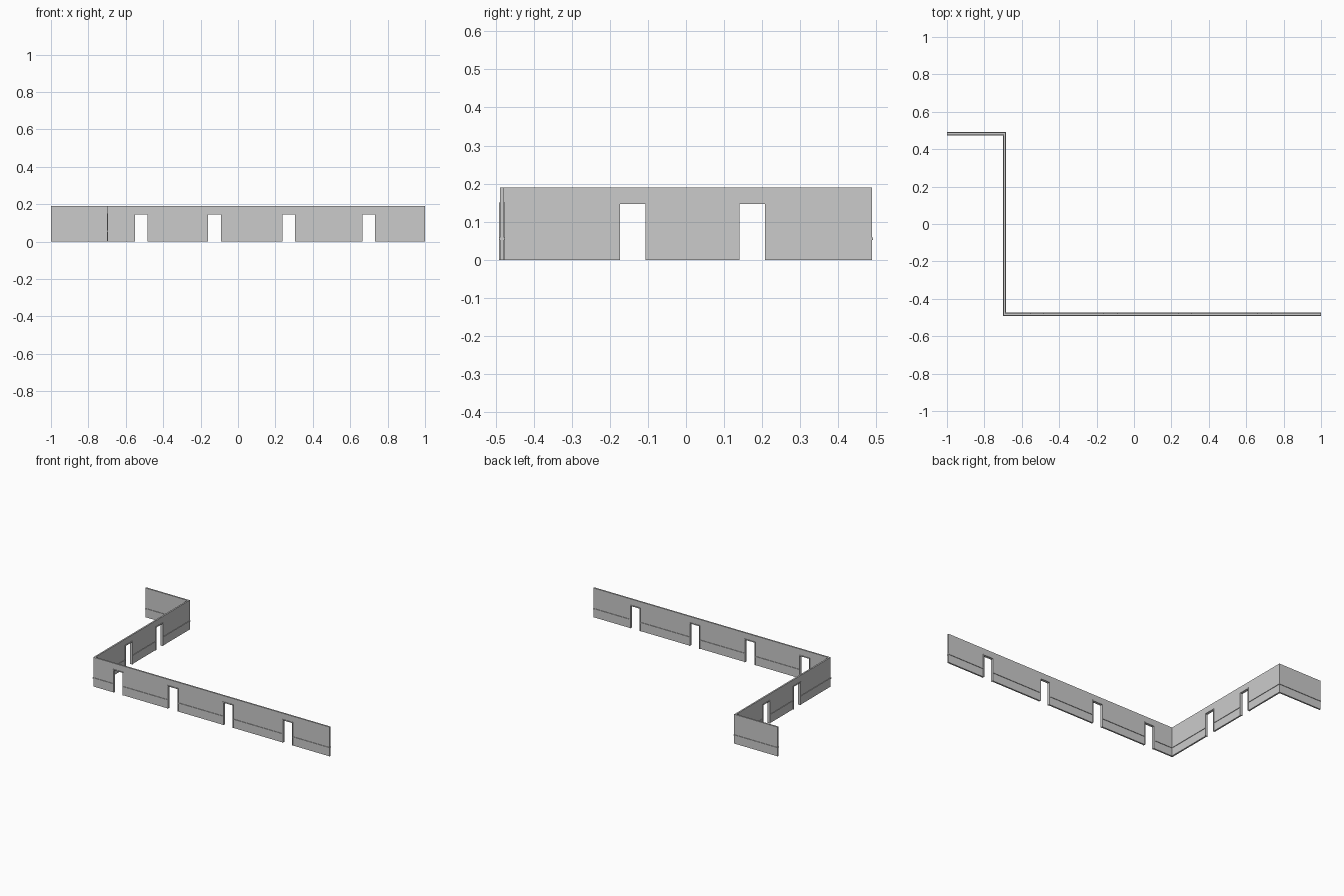
import bpy, bmesh

if "Cube" in bpy.data.objects:
    bpy.data.objects.remove(bpy.data.objects["Cube"])

H = 0.19          # wall height
HALF = 0.005      # half wall thickness
OUT = 0.0035      # projection of trim and frames
DOOR_H = 0.146    # clear opening height
FW = 0.005        # frame width
RAIL = (0.052, 0.058)


def extrude_outline(name, outline, t0, t1, along_x):
    """Extrude an outline of (length, height) points between depths t0 and t1."""
    bm = bmesh.new()
    verts = [bm.verts.new((u, t0, z) if along_x else (t0, u, z)) for u, z in outline]
    face = bm.faces.new(verts)
    new = bmesh.ops.extrude_face_region(bm, geom=[face])["geom"]
    d = t1 - t0
    bmesh.ops.translate(bm, vec=(0, d, 0) if along_x else (d, 0, 0),
                        verts=[g for g in new if isinstance(g, bmesh.types.BMVert)])
    bmesh.ops.recalc_face_normals(bm, faces=bm.faces)
    mesh = bpy.data.meshes.new(name)
    bm.to_mesh(mesh)
    bm.free()
    obj = bpy.data.objects.new(name, mesh)
    bpy.context.collection.objects.link(obj)


def build_wall(name, along_x, centre, span, doors, rail_low, rail_high):
    # Wall panel, notched for each framed doorway
    pts = [(span[0], 0)]
    for a, b in doors:
        a, b, h = a - FW, b + FW, DOOR_H + FW
        pts += [(a, 0), (a, h), (b, h), (b, 0)]
    pts += [(span[1], 0), (span[1], H), (span[0], H)]
    extrude_outline(name, pts, centre - HALF, centre + HALF, along_x)

    # Door frames lining the openings
    depth = HALF + OUT
    for a, b in doors:
        h = DOOR_H
        frame = [(a - FW, 0), (a, 0), (a, h), (b, h), (b, 0), (b + FW, 0),
                 (b + FW, h + FW), (a - FW, h + FW)]
        extrude_outline(name + "_door_frame", frame, centre - depth, centre + depth, along_x)

    # Rail trim on both faces, interrupted at the doors
    for side, rail in ((-1, rail_low), (1, rail_high)):
        cuts = [rail[0]]
        for a, b in doors:
            cuts += [a - FW, b + FW]
        cuts.append(rail[1])
        for a, b in zip(cuts[::2], cuts[1::2]):
            z0, z1 = RAIL
            extrude_outline(name + "_rail", [(a, z0), (b, z0), (b, z1), (a, z1)],
                            centre + side * HALF, centre + side * depth, along_x)


# Long front wall
build_wall("front_wall", True, -0.483, (-0.698, 1.0),
           [(-0.55, -0.485), (-0.16, -0.092), (0.239, 0.305), (0.666, 0.732)],
           (-0.698, 1.0), (-0.688, 1.0))
# Connecting side wall
build_wall("side_wall", False, -0.693, (-0.478, 0.478),
           [(-0.173, -0.106), (0.14, 0.207)],
           (-0.4915, 0.478), (-0.478, 0.4915))
# Short back wall
build_wall("back_wall", True, 0.483, (-1.0, -0.688), [],
           (-1.0, -0.698), (-1.0, -0.688))
